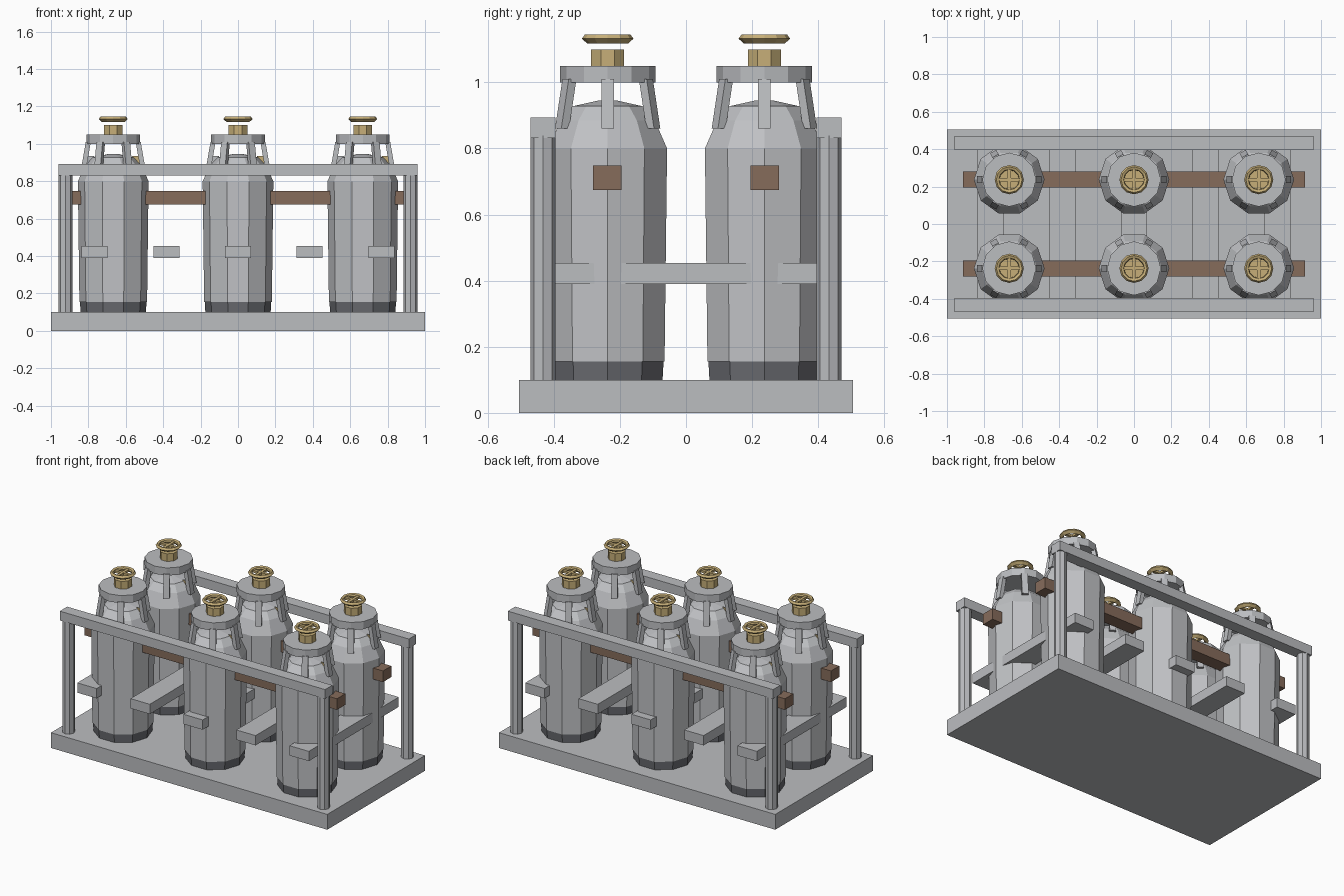
import bpy, bmesh, math
from mathutils import Vector, Matrix

if "Cube" in bpy.data.objects:
    bpy.data.objects.remove(bpy.data.objects["Cube"])


def material(name, rgb):
    m = bpy.data.materials.new(name)
    m.diffuse_color = (*rgb, 1)
    m.use_nodes = True
    m.node_tree.nodes["Principled BSDF"].inputs["Base Color"].default_value = m.diffuse_color
    return m


FRAME = material("frame grey", (0.50, 0.51, 0.53))
TANK = material("tank grey", (0.53, 0.54, 0.56))
FOOT = material("dark grey", (0.14, 0.145, 0.16))
BRASS = material("brass", (0.57, 0.43, 0.19))
WOOD = material("brown", (0.24, 0.15, 0.105))


def finish(name, bm, *mats):
    bmesh.ops.recalc_face_normals(bm, faces=bm.faces)
    me = bpy.data.meshes.new(name)
    bm.to_mesh(me)
    bm.free()
    for m in mats:
        me.materials.append(m)
    ob = bpy.data.objects.new(name, me)
    bpy.context.collection.objects.link(ob)
    return ob


def add_box(bm, lo, hi, rot=None):
    lo, hi = Vector(lo), Vector(hi)
    mat = Matrix.Translation((lo + hi) / 2) @ Matrix.Diagonal((*(hi - lo), 1))
    bmesh.ops.create_cube(bm, size=1, matrix=(rot or Matrix()) @ mat)


def box(name, lo, hi, mat):
    bm = bmesh.new()
    add_box(bm, lo, hi)
    return finish(name, bm, mat)


def add_lathe(bm, profile, sides, turn=0.0, loop=False):
    """Revolve (radius, height) points; cap the ends or close into a ring."""
    rings = [[bm.verts.new((r * math.cos(turn + math.tau * i / sides),
                            r * math.sin(turn + math.tau * i / sides), z))
              for i in range(sides)] for r, z in profile]
    pairs = list(zip(rings, rings[1:]))
    if loop:
        pairs.append((rings[-1], rings[0]))
    else:
        bm.faces.new(rings[0][::-1])
        bm.faces.new(rings[-1])
    for a, b in pairs:
        for i in range(sides):
            j = (i + 1) % sides
            bm.faces.new((a[i], a[j], b[j], b[i]))


def lathe(name, profile, sides, mat, at, turn=0.0):
    bm = bmesh.new()
    add_lathe(bm, profile, sides, turn)
    ob = finish(name, bm, mat)
    ob.location = at
    return ob


def guard_struts(at):
    # six leaning struts between shoulder and collar
    bm = bmesh.new()
    for i in range(6):
        rot = Matrix.Rotation(i * math.tau / 6, 4, 'Z')
        n = len(bm.verts)
        add_box(bm, (0.12, -0.019, 0.86), (0.147, 0.019, 1.01), rot)
        bm.verts.ensure_lookup_table()
        for v in bm.verts[n:]:
            if v.co.z < 0.9:
                v.co += rot @ Vector((0.026, 0, 0))
    finish("guard_struts", bm, FRAME).location = at


def gusset(at, side):
    # thin triangular plate behind a strut, brass on one face only
    bm = bmesh.new()
    tri = [(0.10, 0.935), (0.146, 0.935), (0.146, 0.87)]
    a, b = [[bm.verts.new((side * x, y, z)) for x, z in tri] for y in (-0.004, 0.004)]
    bm.faces.new(a)
    bm.faces.new(b)
    for i in range(3):
        j = (i + 1) % 3
        bm.faces.new((a[i], a[j], b[j], b[i]))
    bmesh.ops.recalc_face_normals(bm, faces=bm.faces)
    for f in bm.faces:
        f.material_index = int(f.normal.y * side < -0.9)
    finish("gusset", bm, FRAME, BRASS).location = at


def handwheel(at):
    # faceted rim with crossed spokes
    bm = bmesh.new()
    add_lathe(bm, [(0.078, 1.132), (0.069, 1.145), (0.056, 1.140),
                   (0.052, 1.130), (0.061, 1.117)], 12, loop=True)
    add_box(bm, (-0.058, -0.009, 1.122), (0.058, 0.009, 1.137))
    add_box(bm, (-0.009, -0.058, 1.123), (0.009, 0.058, 1.138))
    finish("handwheel", bm, BRASS).location = at


# tray and the two side rails on posts
box("base_tray", (-1, -0.505, 0), (1, 0.505, 0.1), FRAME)
for s in (-1, 1):
    y = s * 0.433
    box("top_rail", (-0.96, y - 0.038, 0.832), (0.96, y + 0.038, 0.893), FRAME)
    for x in (-0.923, 0.923):
        lathe("post", [(0.038, 0.09), (0.038, 0.84)], 8, FRAME, (x, y, 0))
    # long bar through each row
    box("row_bar", (-0.913, s * 0.238 - 0.043, 0.675), (0.913, s * 0.238 + 0.043, 0.748), WOOD)

# cross bars between the two sides
for x in (-0.768, -0.383, 0, 0.383, 0.768):
    box("cross_bar", (x - 0.07, -0.465, 0.39), (x + 0.07, 0.465, 0.454), FRAME)

# six tanks
for x in (-0.667, 0, 0.667):
    for y in (-0.237, 0.237):
        at = (x, y, 0)
        lathe("tank_foot", [(0.174, 0.09), (0.178, 0.157)], 10, FOOT, at)
        lathe("tank_body", [(0.181, 0.155), (0.189, 0.8), (0.15, 0.885),
                            (0.11, 0.928), (0.03, 0.945)], 10, TANK, at)
        guard_struts(at)
        gusset(at, 1)
        gusset(at, -1)
        lathe("collar", [(0.144, 1.0), (0.144, 1.05)], 12, FRAME, at)
        lathe("valve_block", [(0.054, 1.05), (0.054, 1.1)], 8, BRASS, at, math.pi / 8)
        handwheel(at)
